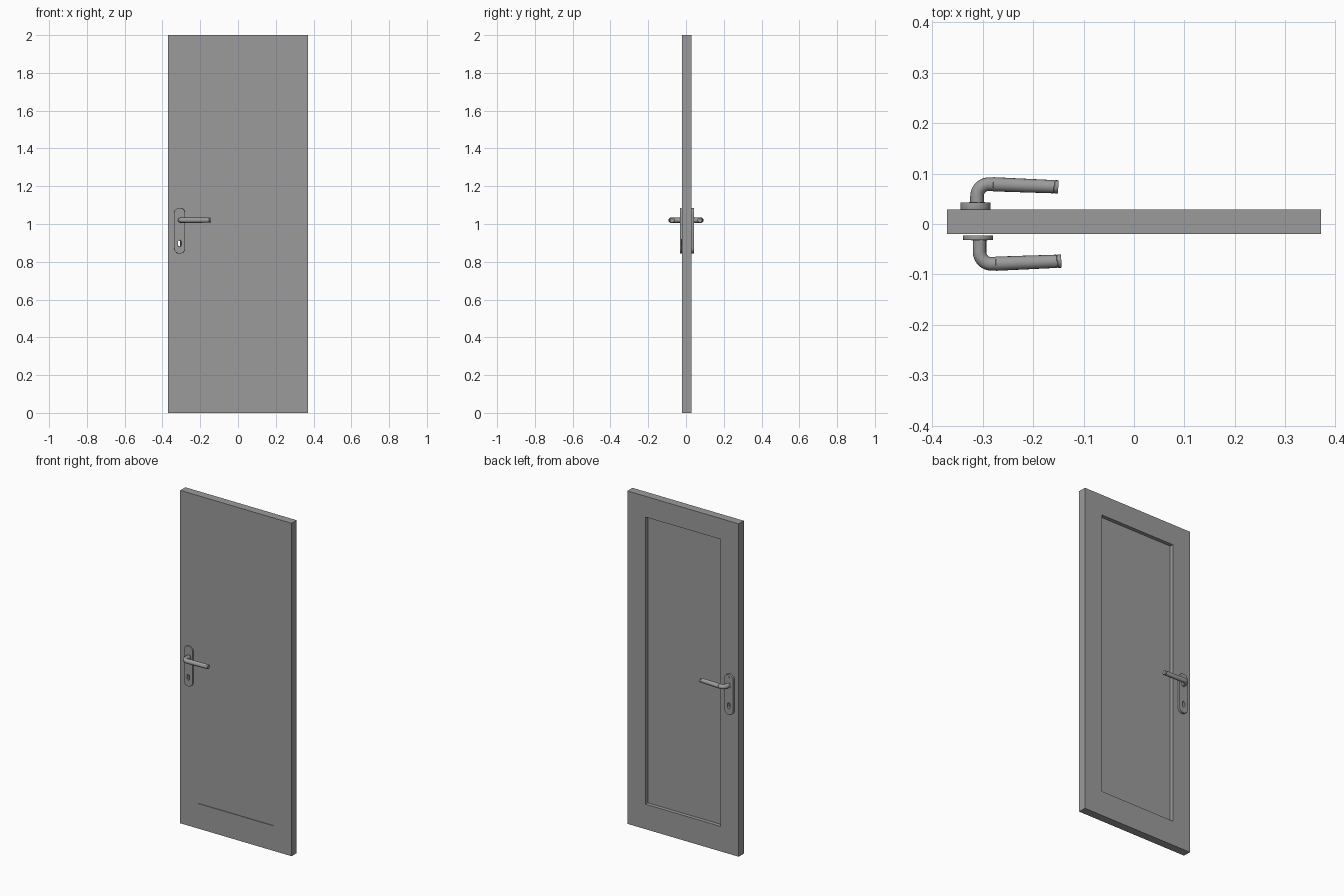
import bpy, bmesh
from math import sin, cos, pi

if "Cube" in bpy.data.objects:
    bpy.data.objects.remove(bpy.data.objects["Cube"])

grey = bpy.data.materials.new("dark_grey")
grey.diffuse_color = (0.33, 0.33, 0.33, 1)
grey.use_nodes = True
grey.node_tree.nodes["Principled BSDF"].inputs["Base Color"].default_value = grey.diffuse_color


def finish(obj, smooth=True):
    """Turn a curve into a mesh, shade and colour it."""
    bpy.ops.object.select_all(action='DESELECT')
    obj.select_set(True)
    bpy.context.view_layer.objects.active = obj
    if obj.type == 'CURVE':
        bpy.ops.object.convert(target='MESH')
        obj = bpy.context.view_layer.objects.active
    if smooth:
        bpy.ops.object.shade_smooth_by_angle(angle=0.6)
    obj.data.materials.clear()
    obj.data.materials.append(grey)
    return obj


def curve_object(name, loops, dims, cyclic):
    cu = bpy.data.curves.new(name, 'CURVE')
    cu.dimensions = dims
    for pts in loops:
        sp = cu.splines.new('POLY')
        sp.points.add(len(pts) - 1)
        for p, (x, y, z, r) in zip(sp.points, pts):
            p.co = (x, y, z, 1)
            p.radius = r
        sp.use_cyclic_u = cyclic
    obj = bpy.data.objects.new(name, cu)
    bpy.context.collection.objects.link(obj)
    return obj


def stadium(cx, z0, z1, r, n=16):
    """Upright slot outline with round ends."""
    pts = []
    for cz, start in ((z1 - r, 0), (z0 + r, pi)):
        for i in range(n + 1):
            a = start + pi * i / n
            pts.append((cx + r * cos(a), cz + r * sin(a), 0, 1))
    return pts


def mesh_from_rings(name, rings):
    """Bridge successive loops of points and cap both ends."""
    bm = bmesh.new()
    loops = [[bm.verts.new(p) for p in ring] for ring in rings]
    n = len(loops[0])
    for a, b in zip(loops, loops[1:]):
        for i in range(n):
            j = (i + 1) % n
            bm.faces.new((a[i], a[j], b[j], b[i]))
    bm.faces.new(loops[0])
    bm.faces.new(loops[-1])
    bmesh.ops.recalc_face_normals(bm, faces=bm.faces)
    me = bpy.data.meshes.new(name)
    bm.to_mesh(me)
    bm.free()
    obj = bpy.data.objects.new(name, me)
    bpy.context.collection.objects.link(obj)
    return obj


# Door leaf: rectangular loops from the front recess round to the back recess
def door_leaf():
    outer, panel = (-0.37, 0.37, 0.0, 2.0), (-0.25, 0.25, 0.15, 1.875)
    profile = [(panel, -0.016), (panel, -0.02), (outer, -0.02),
               (outer, 0.0285), (panel, 0.0285), (panel, 0.006)]
    rings = [[(x, y, z) for x, z in ((x0, z0), (x1, z0), (x1, z1), (x0, z1))]
             for (x0, x1, z0, z1), y in profile]
    return finish(mesh_from_rings("door_leaf", rings), smooth=False)


# Keyhole slot right through the door
def cut_keyhole(door):
    slot = stadium(-0.3115, 0.882, 0.912, 0.006, 8)
    cutter = mesh_from_rings("keyhole_cutter",
                             [[(x, y, z) for x, z, _, _ in slot] for y in (-0.1, 0.1)])
    cutter.hide_render = True
    mod = door.modifiers.new("keyhole", 'BOOLEAN')
    mod.operation, mod.solver, mod.object = 'DIFFERENCE', 'EXACT', cutter
    bpy.context.view_layer.objects.active = door
    bpy.ops.object.modifier_apply(modifier=mod.name)
    bpy.data.objects.remove(cutter)


def cylinder(name, x, y, z, r, depth):
    bpy.ops.mesh.primitive_cylinder_add(vertices=32, radius=r, depth=depth,
                                        location=(x, y, z), rotation=(pi / 2, 0, 0))
    bpy.context.object.name = name
    finish(bpy.context.object)


def handle(side, s, cx, y0, y1, x_end):
    # Backplate with keyhole
    bevel = 0.0015
    plate = curve_object(side + "_backplate",
                         [stadium(cx, 0.843, 1.086, 0.0295),
                          stadium(cx, 0.88, 0.914, 0.008, 10)], '2D', True)
    cu = plate.data
    cu.fill_mode = 'BOTH'
    cu.bevel_depth, cu.bevel_resolution, cu.offset = bevel, 2, -bevel
    cu.extrude = abs(y1 - y0) / 2 - bevel
    plate.rotation_euler = (pi / 2, 0, 0)
    plate.location = (0, (y0 + y1) / 2, 0)
    finish(plate)

    # Screws and neck collar
    for i, z in enumerate((0.86, 1.068)):
        cylinder(f"{side}_screw_{i + 1}", cx, y1, z, 0.004, 0.001)
    nx, nz = cx + 0.003, 1.02
    cylinder(side + "_collar", nx, y1, nz, 0.016, 0.002)

    # Lever: neck, bend and gently angled grip with end groove
    r, bend, top = 0.0138, 0.024, 0.079
    pts = [(nx, y1 - s * 0.002, nz, 0.97)]
    for i in range(13):
        a = pi / 2 * i / 12
        pts.append((nx + bend * (1 - cos(a)), s * (top - bend + bend * sin(a)), nz, 0.97))
    bx = nx + bend

    def grip(x, k):
        t = (x - bx) / (x_end - bx)
        pts.append((x, s * (top - 0.0055 * t), nz, k))

    for x, k in ((bx + 0.008, 0.97), (bx + 0.0085, 1.02), (x_end - 0.009, 0.95),
                 (x_end - 0.0085, 0.91), (x_end - 0.0075, 0.91), (x_end - 0.007, 0.95),
                 (x_end - 0.001, 0.95), (x_end, 0.9)):
        grip(x, k)
    lever = curve_object(side + "_lever", [pts], '3D', False)
    lever.data.bevel_depth = r
    lever.data.bevel_resolution = 6
    lever.data.use_fill_caps = True
    finish(lever)


cut_keyhole(door_leaf())
handle("front", -1, -0.309, -0.0225, -0.032, -0.144)
handle("back", 1, -0.314, 0.0285, 0.043, -0.150)
